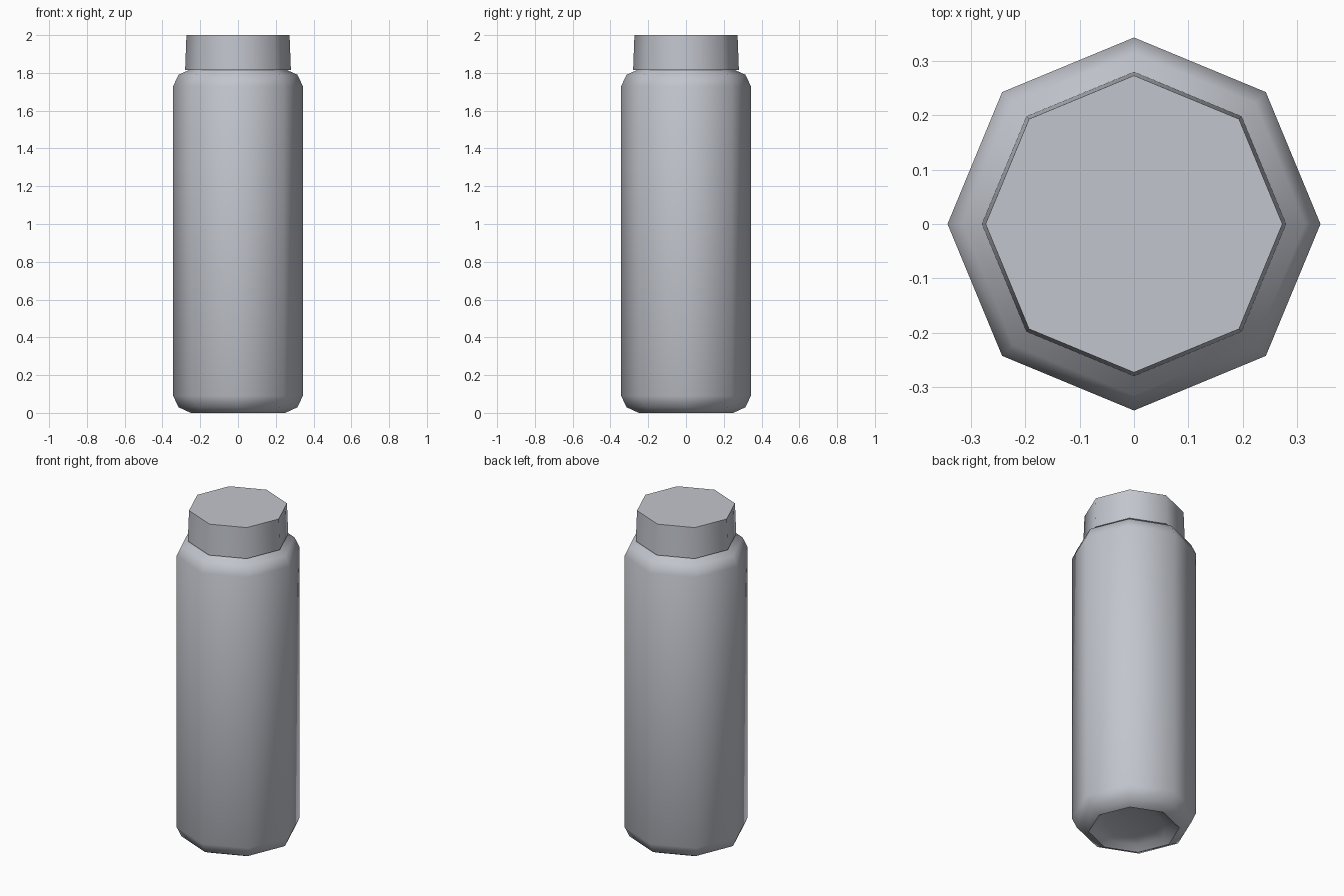
import bpy
import bmesh
import math

SIDES = 8

cube = bpy.data.objects.get("Cube")
if cube:
    bpy.data.objects.remove(cube, do_unlink=True)


def make_material(name, color):
    mat = bpy.data.materials.new(name)
    mat.use_nodes = True
    mat.diffuse_color = color
    mat.node_tree.nodes["Principled BSDF"].inputs["Base Color"].default_value = color
    return mat


def lathe(name, profile, mat):
    """Turn (radius, height) points into an eight-sided closed solid."""
    bm = bmesh.new()
    rings = []
    for radius, height in profile:
        ring = []
        for i in range(SIDES):
            a = math.tau * i / SIDES
            ring.append(bm.verts.new((radius * math.cos(a), radius * math.sin(a), height)))
        rings.append(ring)
    for low, high in zip(rings, rings[1:]):
        for i in range(SIDES):
            j = (i + 1) % SIDES
            bm.faces.new((low[i], low[j], high[j], high[i]))
    bm.faces.new(reversed(rings[0]))
    bm.faces.new(rings[-1])
    bmesh.ops.recalc_face_normals(bm, faces=bm.faces)
    mesh = bpy.data.meshes.new(name)
    bm.to_mesh(mesh)
    bm.free()
    mesh.materials.append(mat)
    obj = bpy.data.objects.new(name, mesh)
    bpy.context.collection.objects.link(obj)
    # Keep the eight sides soft, but the cap rim crisp
    bpy.ops.object.select_all(action='DESELECT')
    obj.select_set(True)
    bpy.context.view_layer.objects.active = obj
    bpy.ops.object.shade_smooth_by_angle(angle=math.radians(60))
    return obj


grey = make_material("light grey", (0.54, 0.56, 0.61, 1.0))

# Body: recessed base, rounded foot, straight wall, rounded shoulder, neck
lathe("bottle_body", [
    (0.16, 0.04), (0.21, 0.025), (0.25, 0.0), (0.315, 0.03), (0.343, 0.09),
    (0.343, 1.73), (0.315, 1.79), (0.26, 1.815), (0.25, 1.85),
], grey)

# Cap: slightly tapered solid lid
lathe("bottle_cap", [(0.28, 1.815), (0.273, 2.0)], grey)
